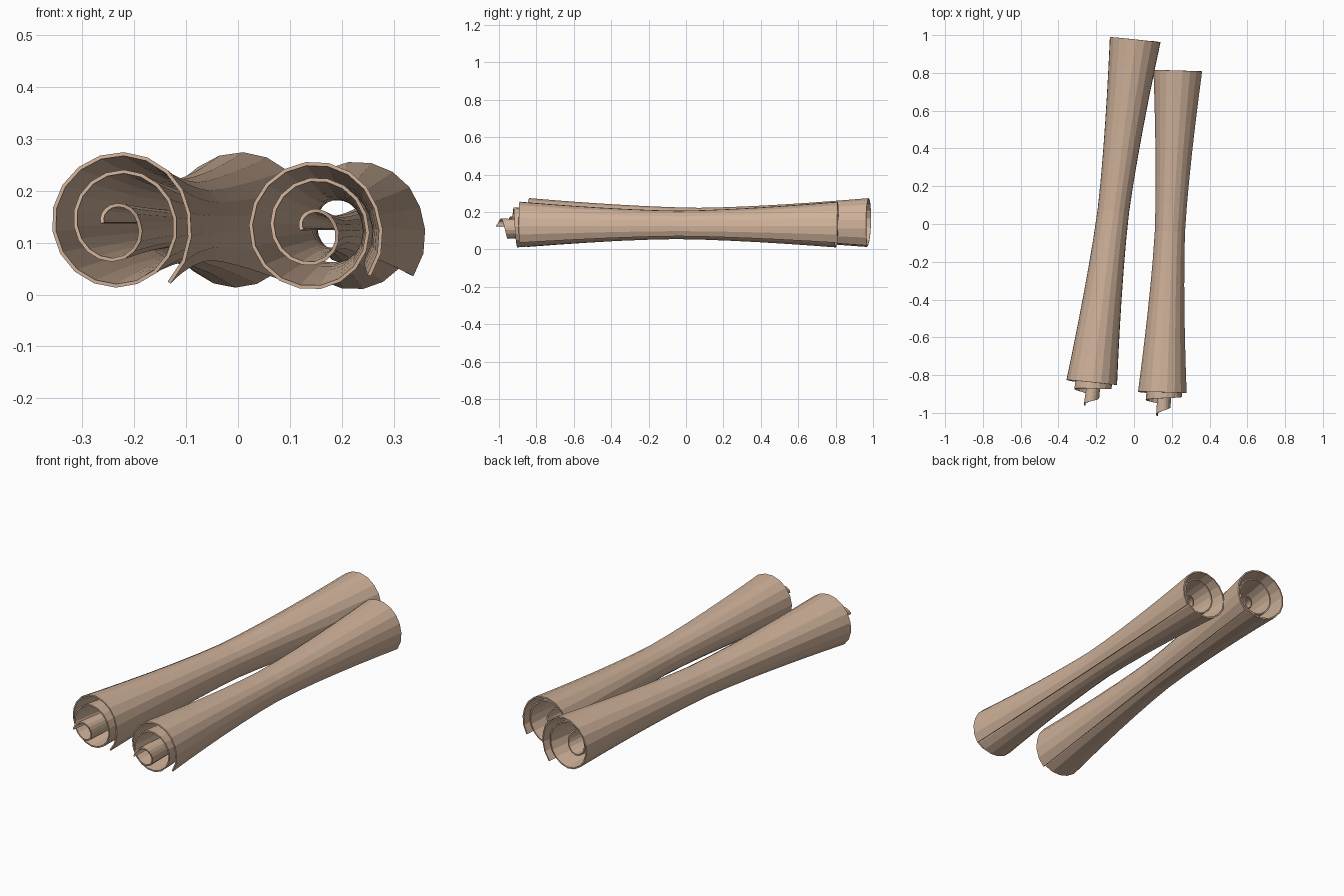
import bpy, math
from mathutils import Vector

if "Cube" in bpy.data.objects:
    bpy.data.objects.remove(bpy.data.objects["Cube"])

# spiral radius every 90 degrees, from the core outwards, flaring at the loose edge
RADII = [.020, .034, .045, .071, .083, .099, .108, .121, .131, .133, .132, .160]
ROWS = 12


def radius(phi):
    k = phi / 90
    i = min(int(k), len(RADII) - 2)
    f = k - i
    return RADII[i] * (1 - f) + RADII[i + 1] * f


def scroll(name, front, back, scale, turn_end, twist):
    front, back = Vector(front), Vector(back)
    centre = (front + back) / 2
    half = (back - front).length / 2
    axis = (back - front).normalized()
    side = axis.cross(Vector((0, 0, 1))).normalized()
    up = side.cross(axis)
    n = 48
    verts, faces = [], []
    for i in range(n + 1):
        t = i / n
        phi = turn_end * t
        a = math.radians(phi + twist)
        r = radius(phi) * scale
        slide = 0.13 * (1 - t) ** 2      # inner turns slip out of the front
        for j in range(ROWS + 1):
            s = 2 * j / ROWS - 1
            w = r * (0.61 + 0.39 * abs(s) ** 1.5)   # narrow waist
            verts.append(centre + axis * (s * half - slide)
                         - side * w * math.cos(a) + up * w * math.sin(a))
    for i in range(n):
        for j in range(ROWS):
            p = i * (ROWS + 1) + j
            faces.append((p, p + 1, p + ROWS + 2, p + ROWS + 1))
    mesh = bpy.data.meshes.new(name)
    mesh.from_pydata(verts, [], faces)
    ob = bpy.data.objects.new(name, mesh)
    bpy.context.collection.objects.link(ob)
    # sheet thickness
    mod = ob.modifiers.new("thickness", 'SOLIDIFY')
    mod.thickness = 0.007
    mod.offset = 0
    # parchment colour
    mat = bpy.data.materials.get("parchment") or bpy.data.materials.new("parchment")
    mat.diffuse_color = (0.62, 0.44, 0.32, 1)
    mat.use_nodes = True
    mat.node_tree.nodes["Principled BSDF"].inputs["Base Color"].default_value = mat.diffuse_color
    mesh.materials.append(mat)
    return ob


scroll("long_scroll", (-.225, -.835, .138), (.005, .98, .138), 1.0, 951, 0)
scroll("short_scroll", (.148, -.888, .128), (.23, .815, .128), .94, 951, -10)
